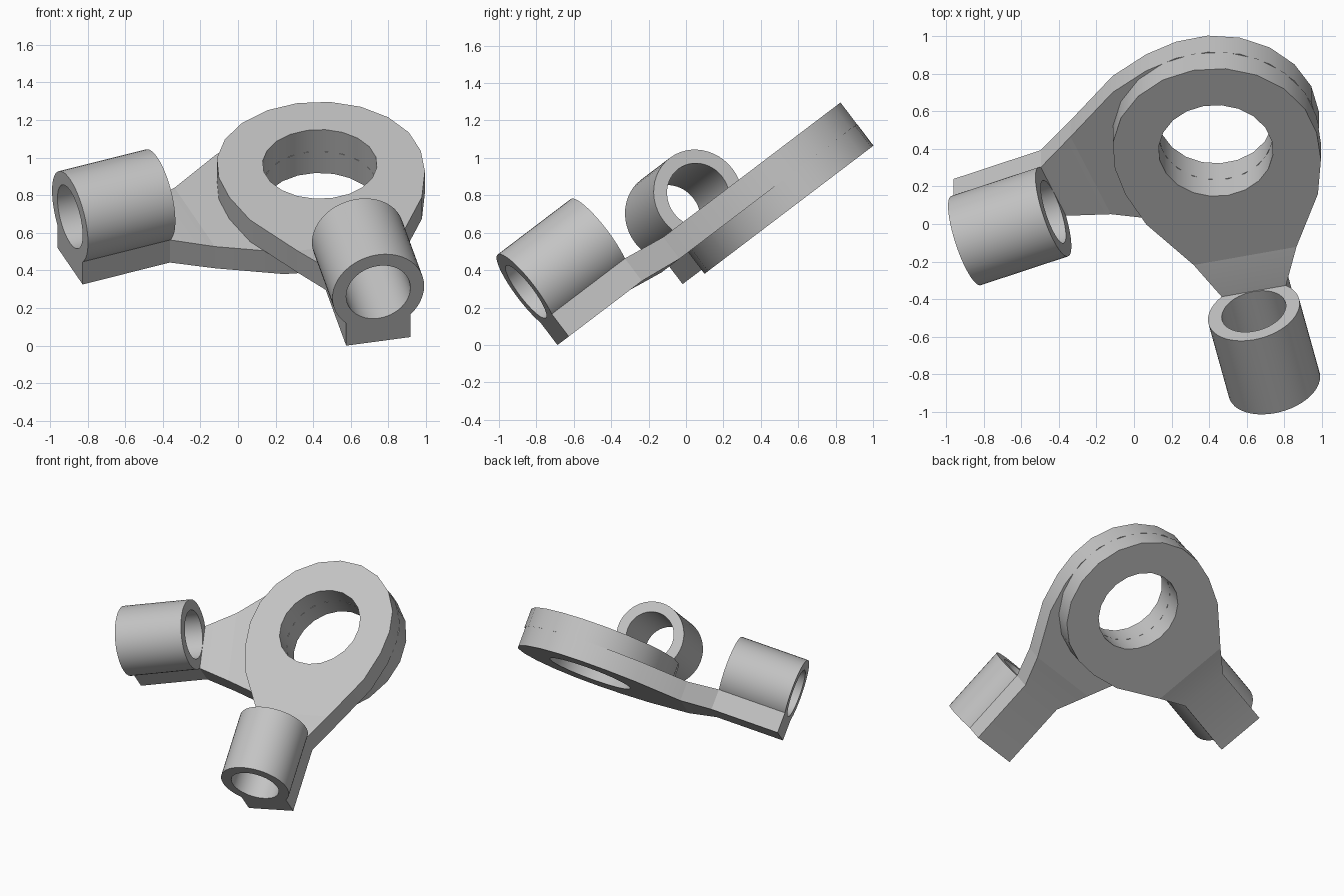
import bpy, bmesh, math
from mathutils import Matrix, Vector

if "Cube" in bpy.data.objects:
    bpy.data.objects.remove(bpy.data.objects["Cube"])

# Main dimensions, in the tilted frame of the ring
RING_R, HOLE_R, PLATE = 0.55, 0.305, 0.145
TUBE_R, BORE_R, LIFT = 0.25, 0.175, 0.027
RAMP_START, PAD_START, PAD_END = 0.72, 0.935, 1.438
FRAME = Matrix.Translation((0.435, 0.39, 0.965)) @ Matrix.Rotation(math.radians(37.2), 4, 'X')

steel = bpy.data.materials.new("plain grey")
steel.use_nodes = True
GREY = (0.55, 0.55, 0.55, 1)
steel.diffuse_color = GREY
steel.node_tree.nodes["Principled BSDF"].inputs["Base Color"].default_value = GREY


def finish(bm, name, matrix):
    bmesh.ops.recalc_face_normals(bm, faces=bm.faces)
    mesh = bpy.data.meshes.new(name)
    bm.to_mesh(mesh)
    bm.free()
    mesh.transform(matrix)
    mesh.materials.append(steel)
    obj = bpy.data.objects.new(name, mesh)
    bpy.context.collection.objects.link(obj)
    bpy.ops.object.select_all(action='DESELECT')
    obj.select_set(True)
    bpy.context.view_layer.objects.active = obj
    bpy.ops.object.shade_smooth_by_angle(angle=math.radians(25))


def loop_edges(bm, points):
    verts = [bm.verts.new((x, y, 0)) for x, y in points]
    return [bm.edges.new((a, b)) for a, b in zip(verts, verts[1:] + verts[:1])]


def circle(radius, count, start=0.0):
    return [(radius * math.cos(start + i * math.tau / count),
             radius * math.sin(start + i * math.tau / count)) for i in range(count)]


def ring_plate(name, matrix):
    # Half disc whose sides flow into the root of the arm, pierced by the hole
    back = [(RING_R * math.cos(a), RING_R * math.sin(a))
            for a in (math.radians(90 + 18 * i) for i in range(11))]
    flank = [(0.18, 0.533), (0.4, 0.468), (RAMP_START, 0.28)]
    outline = back + [(x, -y) for x, y in flank] + flank[::-1]
    bm = bmesh.new()
    edges = loop_edges(bm, outline) + loop_edges(bm, circle(HOLE_R, 20))
    bmesh.ops.triangle_fill(bm, edges=edges, use_beauty=True)
    faces = bm.faces[:]
    out = bmesh.ops.extrude_face_region(bm, geom=faces)
    top = [g for g in out["geom"] if isinstance(g, bmesh.types.BMVert)]
    bmesh.ops.translate(bm, verts=top, vec=(0, 0, PLATE))
    finish(bm, name, matrix)


def arm(name, matrix):
    # Ramp rising from the plate into the straight pad below the tube
    stations = [(RAMP_START, 0.28, 0, PLATE),
                (PAD_START, BORE_R, LIFT, LIFT + 0.151),
                (PAD_END, BORE_R, LIFT, LIFT + 0.151)]
    bm = bmesh.new()
    rows = [[bm.verts.new(p) for p in ((x, -w, lo), (x, w, lo), (x, w, hi), (x, -w, hi))]
            for x, w, lo, hi in stations]
    for a, b in zip(rows, rows[1:]):
        for i in range(4):
            j = (i + 1) % 4
            bm.faces.new((a[i], a[j], b[j], b[i]))
    bm.faces.new(rows[0])
    bm.faces.new(rows[-1])
    finish(bm, name, matrix)


def tube(name, matrix):
    # Hollow sleeve lying along the arm
    bm = bmesh.new()
    rings = []
    for radius, x in ((TUBE_R, PAD_START), (TUBE_R, PAD_END),
                      (BORE_R, PAD_END), (BORE_R, PAD_START)):
        rings.append([bm.verts.new((x, a, b + LIFT + 0.329)) for a, b in circle(radius, 48)])
    for a, b in zip(rings, rings[1:] + rings[:1]):
        for i in range(48):
            j = (i + 1) % 48
            bm.faces.new((a[i], a[j], b[j], b[i]))
    finish(bm, name, matrix)


# Two stacked halves, each a ring plate with one arm and one sleeve
for side, angle, level in (("right", 202.5, -2 * PLATE), ("front", 282.5, -PLATE)):
    place = FRAME @ Matrix.Translation((0, 0, level)) @ Matrix.Rotation(math.radians(angle), 4, 'Z')
    ring_plate(side + "_ring_plate", place)
    arm(side + "_arm", place)
    tube(side + "_sleeve", place)
